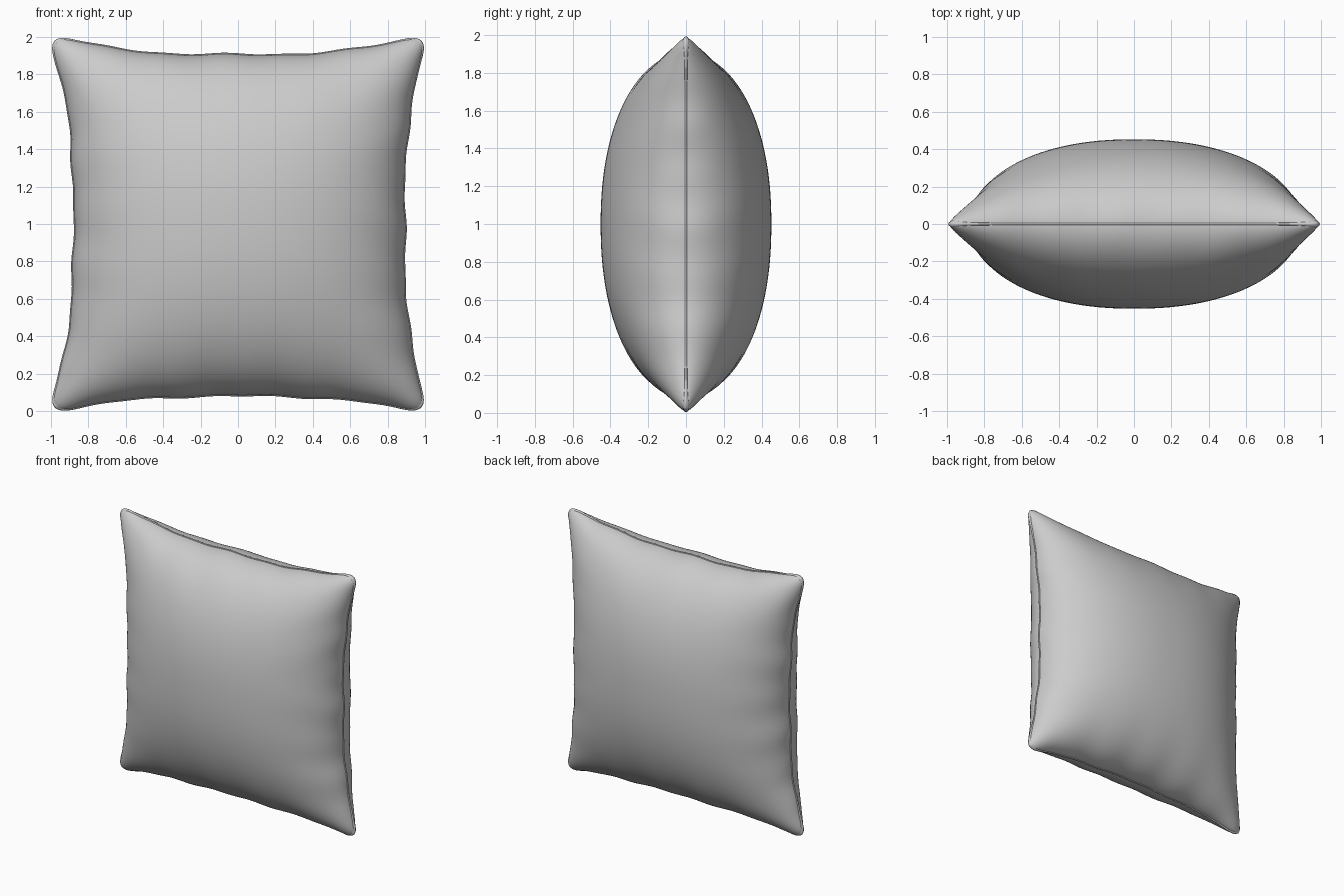
import bpy, bmesh, math

if "Cube" in bpy.data.objects:
    bpy.data.objects.remove(bpy.data.objects["Cube"])

N = 72          # grid cells per side
HALF_T = 0.452  # half thickness in the middle

grey = bpy.data.materials.new("soft grey fabric")
grey.diffuse_color = (0.6, 0.6, 0.6, 1)
grey.use_nodes = True
grey.node_tree.nodes["Principled BSDF"].inputs["Base Color"].default_value = grey.diffuse_color


def outline(u, v):
    """Map the unit square to the pinched pillow outline (x, z about 0)."""
    # rounded corner tips
    a = u * (1 - 0.03 * abs(v) ** 30)
    b = v * (1 - 0.03 * abs(u) ** 30)
    # concave sides, a little different on each side
    in_x = (0.12 if u > 0 else 0.132) * (1 - abs(v) ** 2.8)
    in_z = (0.106 if v > 0 else 0.092) * (1 - abs(u) ** 2.8)
    # small puckers that fade away from the seam
    wx = 0.005 * math.sin(11 * v + 2 * u) + 0.003 * math.sin(23 * v + 1 + u)
    wz = 0.004 * math.sin(9 * u + 2 * v) + 0.003 * math.sin(19 * u + 2 + v)
    x = a * (1 - in_x) + wx * u ** 7 * (1 - v ** 4)
    z = b * (1 - in_z) + wz * v ** 7 * (1 - u ** 4)
    return x * 1.008, z * 1.008


def puff(u, v):
    """Half thickness of the filling."""
    f = max(0, (1 - abs(u) ** 2.2) * (1 - abs(v) ** 2.2))
    # shallow gathers near the seam
    g = 1 + 0.02 * (math.sin(17 * u + 1) * v ** 6 + math.sin(19 * v) * u ** 6)
    return HALF_T * math.sqrt(f) * g


# pillow body: front and back sheets sharing the seam
ts = [math.sin(math.pi / 2 * (2 * i / N - 1)) for i in range(N + 1)]
bm = bmesh.new()
rim = {}
for side in (-1, 1):
    grid = {}
    for i, u in enumerate(ts):
        for j, v in enumerate(ts):
            edge = i in (0, N) or j in (0, N)
            if edge and (i, j) in rim:
                grid[i, j] = rim[i, j]
                continue
            x, z = outline(u, v)
            y = 0 if edge else side * puff(u, v)
            grid[i, j] = bm.verts.new((x, y, z + 1))
            if edge:
                rim[i, j] = grid[i, j]
    for i in range(N):
        for j in range(N):
            q = [grid[i, j], grid[i + 1, j], grid[i + 1, j + 1], grid[i, j + 1]]
            bm.faces.new(q if side < 0 else q[::-1])
bmesh.ops.recalc_face_normals(bm, faces=bm.faces)
for f in bm.faces:
    f.smooth = True
mesh = bpy.data.meshes.new("pillow_body")
bm.to_mesh(mesh)
bm.free()
mesh.materials.append(grey)
body = bpy.data.objects.new("pillow_body", mesh)
bpy.context.collection.objects.link(body)

# seam: thin cord along the rim, thicker at the corner tips
loop = ([(t, -1) for t in ts[:-1]] + [(1, t) for t in ts[:-1]]
        + [(-t, 1) for t in ts[:-1]] + [(-1, -t) for t in ts[:-1]])
curve = bpy.data.curves.new("seam", "CURVE")
curve.dimensions = "3D"
curve.bevel_depth = 0.006
curve.bevel_resolution = 2
sp = curve.splines.new("POLY")
sp.points.add(len(loop) - 1)
for p, (u, v) in zip(sp.points, loop):
    x, z = outline(u, v)
    corner = abs(u * v) ** 12
    k = 1 - 0.012 * corner
    p.co = (x * k, 0, z * k + 1, 1)
    p.radius = 1 + 2 * corner
sp.use_cyclic_u = True
sp.use_smooth = True
curve.materials.append(grey)
seam = bpy.data.objects.new("seam", curve)
bpy.context.collection.objects.link(seam)
